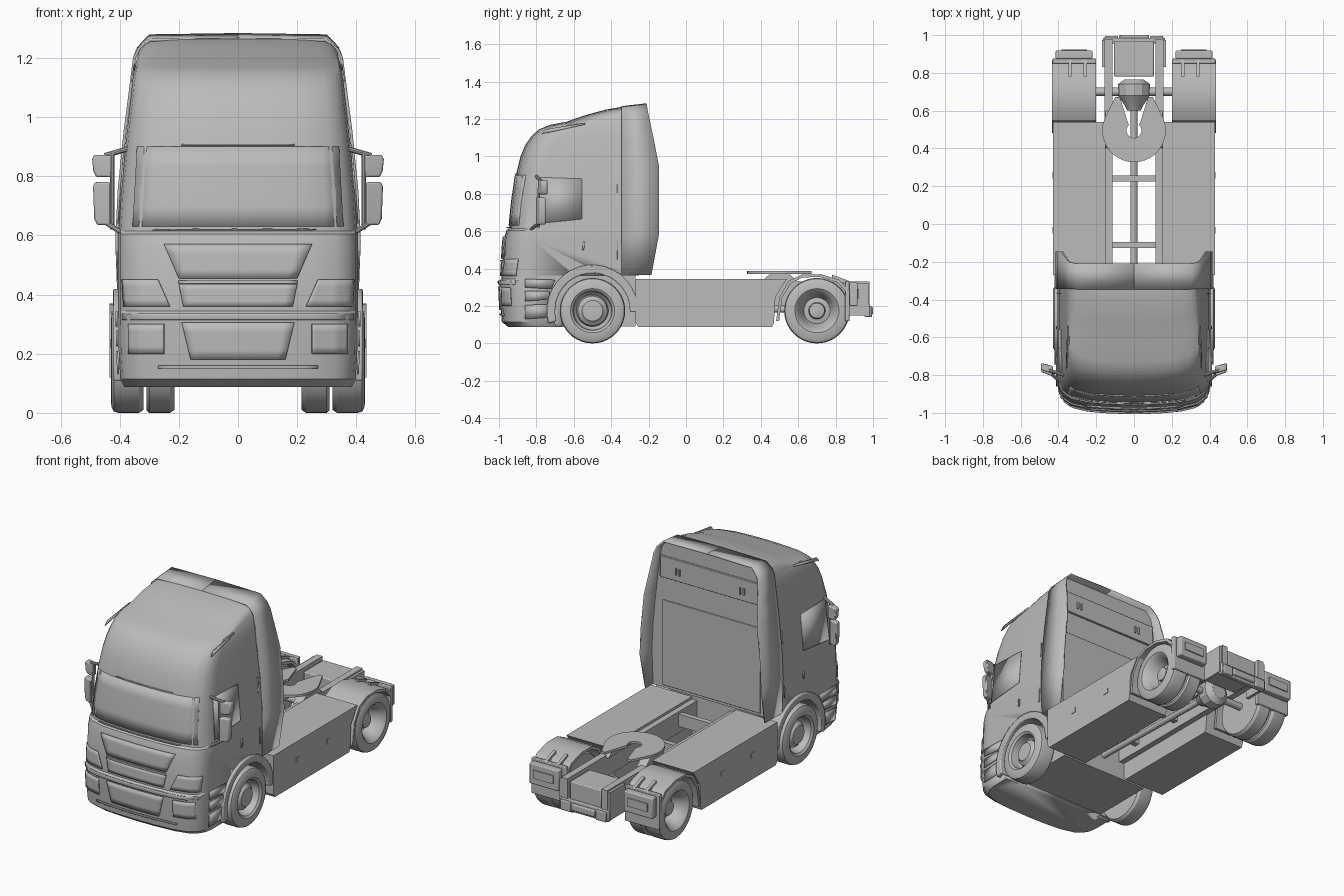
import bpy, bmesh, math
from mathutils import Vector

if "Cube" in bpy.data.objects:
    bpy.data.objects.remove(bpy.data.objects["Cube"])

grey = bpy.data.materials.new("plain grey")
grey.use_nodes = True
GREY = (0.5, 0.5, 0.5, 1)
grey.diffuse_color = GREY
grey.node_tree.nodes["Principled BSDF"].inputs["Base Color"].default_value = GREY


def make(name, verts, faces, mirror=False, bevel=0, solid=0, angle=28):
    """Mesh in world coordinates, optionally mirrored in x."""
    me = bpy.data.meshes.new(name)
    me.from_pydata(verts, [], faces)
    bm = bmesh.new()
    bm.from_mesh(me)
    bmesh.ops.remove_doubles(bm, verts=bm.verts, dist=1e-5)
    bmesh.ops.recalc_face_normals(bm, faces=bm.faces)
    bm.to_mesh(me)
    bm.free()
    me.materials.append(grey)
    ob = bpy.data.objects.new(name, me)
    bpy.context.collection.objects.link(ob)
    if solid:
        m = ob.modifiers.new("thickness", 'SOLIDIFY')
        m.thickness, m.offset = solid, 0
    if bevel:
        m = ob.modifiers.new("bevel", 'BEVEL')
        m.width, m.segments = bevel, 2
    if mirror:
        ob.modifiers.new("mirror", 'MIRROR').use_mirror_merge = False
    bpy.ops.object.select_all(action='DESELECT')
    bpy.context.view_layer.objects.active = ob
    ob.select_set(True)
    bpy.ops.object.shade_smooth_by_angle(angle=math.radians(angle))
    return ob


def loft(name, rings, closed=True, caps=True, **kw):
    n = len(rings[0])
    faces = []
    for i in range(len(rings) - 1):
        for j in range(n if closed else n - 1):
            k = (j + 1) % n
            faces.append((i*n + j, i*n + k, (i+1)*n + k, (i+1)*n + j))
    if caps:
        faces += [tuple(range(n)), tuple(range((len(rings)-1)*n, len(rings)*n))]
    return make(name, [v for r in rings for v in r], faces, **kw)


def prism(name, yz, x0, x1, **kw):
    return loft(name, [[(x, y, z) for y, z in yz] for x in (x0, x1)], **kw)


def box(name, x0, x1, y0, y1, z0, z1, **kw):
    return prism(name, [(y0, z0), (y1, z0), (y1, z1), (y0, z1)], x0, x1, **kw)


def lathe(name, prof, y, z, n=40, **kw):
    """Spin a (radius, x) profile about an axis along x."""
    rings = [[(x, y + r*math.cos(2*math.pi*i/n), z + r*math.sin(2*math.pi*i/n))
              for i in range(n)] for r, x in prof]
    return loft(name, rings, **kw)


def tube(name, a, b, r, n=10, **kw):
    a, b = Vector(a), Vector(b)
    q = (b - a).to_track_quat('Z', 'Y')
    ring = [q @ Vector((r*math.cos(2*math.pi*i/n), r*math.sin(2*math.pi*i/n), 0)) for i in range(n)]
    return loft(name, [[p + v for v in ring] for p in (a, b)], **kw)


def interp(table, t):
    for (a, *u), (b, *v) in zip(table, table[1:]):
        if t <= b:
            f = max(0, (t - a)/(b - a))
            return [p + (q - p)*f for p, q in zip(u, v)]
    return table[-1][1:]


# Cab shell: height, front y, half width
CAB = [(.088, -.95, .385), (.115, -.985, .398), (.2, -.992, .403), (.335, -.998, .405), (.345, -.986, .405),
       (.362, -.986, .405), (.363, -.986, .405), (.56, -.975, .405), (.605, -.96, .405), (.615, -.945, .404),
       (.75, -.932, .396), (.9, -.91, .381), (1.0, -.885, .37), (1.06, -.86, .363), (1.11, -.825, .358),
       (1.145, -.785, .353), (1.168, -.73, .349), (1.185, -.64, .345), (1.22, -.54, .336),
       (1.25, -.43, .318), (1.267, -.33, .295)]
NOSE = [(0, 0), (.3, .003), (.6, .012), (.82, .034), (.92, .062), (.98, .1), (1, .15)]
BACK = -.25
rings = []
for z, yf, w in CAB:
    back = -.66 if z < .3625 else BACK
    half = [(t*w, min(yf + d, back - .01), z) for t, d in NOSE] + [(w, back, z)]
    rings.append(half + [(-x, y, z) for x, y, z in reversed(half[1:])])
cab = loft("cab_shell", rings)
cutter = lathe("arch_cutter", [(.212, .3), (.212, .6)], -.5, .175, mirror=True)
cutter.hide_render = True
cutter.hide_viewport = True
m = cab.modifiers.new("wheel_arches", 'BOOLEAN')
m.object, m.solver = cutter, 'EXACT'
box("cab_floor", -.3, .3, -.7, -.27, .09, .37)


# Panels that follow the curved nose
def nose_panel(name, z0, z1, x0, x1, out=.004, mirror=False, x2=None, x3=None):
    x2, x3 = (x0 if x2 is None else x2), (x1 if x3 is None else x3)
    rows = []
    for i in range(5):
        f = i/4
        z, a, b = z0 + (z1 - z0)*f, x0 + (x2 - x0)*f, x1 + (x3 - x1)*f
        yf, w = interp(CAB, z)
        xs = [a + (b - a)*j/12 for j in range(13)]
        rows.append([(x, yf + interp(NOSE, abs(x)/w)[0] - out, z) for x in xs])
    return loft(name, rows, closed=False, caps=False, solid=.008, mirror=mirror)


nose_panel("upper_grille_panel", .455, .57, -.2, .2, x2=-.25, x3=.25)
nose_panel("middle_grille_panel", .36, .435, -.185, .185, x2=-.2, x3=.2)
nose_panel("grille_lip", .437, .447, -.2, .2, .009)
nose_panel("bumper_band", .315, .336, -.39, .39, .005)
nose_panel("lower_grille_panel", .18, .305, -.16, .16, x2=-.19, x3=.19)
nose_panel("bumper_lip", .15, .16, -.27, .27)
nose_panel("headlamp", .36, .45, .23, .385, mirror=True, x2=.27, x3=.39)
nose_panel("fog_lamp", .2, .3, .25, .37, mirror=True)
nose_panel("windscreen", .63, .9, -.355, .355, .001, x2=-.34, x3=.34)
nose_panel("visor_line", .903, .908, -.19, .19, .003)
for i, (x0, x1) in enumerate([(-.29, -.03), (-.04, .25)]):
    nose_panel(f"wiper_{i + 1}", .617, .622, x0, x1, .01, x2=x0 + .02, x3=x1 + .02)


# Side plates laid on the cab flank
def flank(name, yz, out=.002):
    pts = [(interp(CAB, z)[1] + out, y, z) for y, z in yz]
    return make(name, pts, [tuple(range(len(pts)))], mirror=True, solid=.006)


flank("side_window", [(-.8, .64), (-.555, .665), (-.555, .88), (-.79, .888)])
flank("upper_side_panel", [(-.77, 1.12), (-.54, 1.17), (-.54, 1.178), (-.75, 1.145)])
flank("door_handle", [(-.555, .5), (-.545, .5), (-.54, .545), (-.55, .545)], .005)
flank("door_rear_seam", [(-.37, .45), (-.365, .45), (-.365, .85), (-.37, .85)])
flank("upper_step", [(-.86, .225), (-.73, .235), (-.73, .28), (-.86, .28)], .006)
flank("lower_step", [(-.86, .13), (-.72, .14), (-.73, .21), (-.86, .205)], .006)
flank("corner_trim", [(-.86, .3), (-.72, .29), (-.7, .34), (-.86, .345)], .006)


# Wheel arch trim
def arc(r, a0, a1, n=18):
    return [(-.5 + r*math.cos(math.radians(a0 + (a1-a0)*i/n)),
             .175 + r*math.sin(math.radians(a0 + (a1-a0)*i/n))) for i in range(n + 1)]


prism("front_arch_trim", arc(.245, -2, 196) + arc(.2, 196, -2), .31, .422, mirror=True, bevel=.006)

# Side and roof wind deflector: half width, height, rear y
hood = [(.402, .365, -.185), (.41, .58, -.145), (.402, .75, -.145), (.382, .95, -.145), (.365, 1.08, -.17),
        (.35, 1.2, -.195), (.336, 1.235, -.203), (.298, 1.275, -.21), (0, 1.279, -.21)]
front = [(x, -.345, z - max(0, z - 1.2)*.2) for x, z, y in hood]
rear = [(x, y, z) for x, z, y in hood]
loft("wind_deflector", [front, rear], closed=False, caps=False, mirror=True, solid=.01)

# Rear wall panels and brackets
box("rear_wall_lower_panel", -.33, .33, BACK, BACK + .008, .38, .9, bevel=.003)
box("rear_wall_upper_panel", -.34, .34, BACK, BACK + .015, 1.04, 1.17, bevel=.003)
for i, x in enumerate((.2, .225)):
    box(f"rear_bracket_{i + 1}", x, x + .008, BACK, BACK + .025, 1.08, 1.12, mirror=True)

# Mirrors
for name, x0, x1, z0, z1, dy in [("main_mirror", .432, .49, .635, .78, 0), ("wide_mirror", .428, .493, .797, .872, .012)]:
    rg = [[(x0, -.805+dy, z), (x1 - i, -.785+dy, z), (x1 - i, -.75+dy, z), (x0, -.765+dy, z)]
          for z, i in ((z0, .014), (z0 + .02, .004), (z1 - .015, 0), (z1, .006))]
    loft(name, rg, mirror=True, bevel=.006)
tube("mirror_top_arm", (.37, -.8, .893), (.45, -.775, .87), .009, mirror=True)
tube("mirror_bottom_arm", (.395, -.83, .61), (.45, -.785, .645), .008, mirror=True)
tube("mirror_post", (.425, -.79, .62), (.425, -.785, .88), .007, mirror=True)

# Wheels
TYRE = [(.105, .42), (.118, .43), (.155, .428), (.17, .42), (.175, .405), (.175, .335), (.165, .32), (.02, .32)]
lathe("front_wheel", [(.02, .412), (.055, .41), (.068, .395), (.078, .39), (.085, .36), (.098, .375)] + TYRE,
      -.5, .175, mirror=True)
lathe("rear_outer_wheel", [(.02, .385), (.04, .38), (.045, .35), (.07, .345), (.088, .39)] + TYRE, .7, .175, mirror=True)
lathe("rear_inner_wheel", [(.02, .31), (.165, .31), (.175, .3), (.175, .23), (.165, .215), (.02, .215)],
      .7, .175, mirror=True)

# Side skirt boxes
prism("side_skirt", [(-.27, .11), (-.255, .088), (.46, .088), (.47, .11), (.478, .25), (.54, .345), (-.27, .345)],
      .15, .428, mirror=True)
for i, y in enumerate((-.05, .24)):
    box(f"skirt_latch_{i + 1}", .42, .432, y, y + .035, .22, .25, mirror=True)

# Rear mudguards with lamps
out = [(.482, .12), (.5, .25), (.55, .335), (.62, .368), (.72, .37), (.82, .34), (.865, .29)]
inn = [(.85, .28), (.81, .325), (.715, .355), (.625, .353), (.562, .322), (.514, .245), (.498, .12)]
prism("rear_mudguard", out + inn, .2, .434, mirror=True)
box("rear_flap", .2, .432, .85, .875, .12, .335, mirror=True, bevel=.004)
box("tail_lamp", .22, .415, .875, .918, .2, .325, mirror=True, bevel=.006)
box("number_lamp", .25, .385, .915, .925, .24, .29, mirror=True)
for i, x in enumerate((.25, .33)):
    prism(f"mudguard_strap_{i + 1}", [(.78, .35), (.87, .31), (.87, .335), (.78, .368)], x, x + .018, mirror=True)

# Chassis frame
box("frame_rail", .115, .155, -.5, .98, .2, .33, mirror=True)
for i, y in enumerate((-.11, .24)):
    box(f"cross_member_{i + 1}", -.13, .13, y - .016, y + .016, .24, .315)
box("rear_cross_box", -.105, .105, .78, .97, .19, .315, bevel=.006)
box("rear_side_plate", .15, .17, .83, .975, .15, .32, mirror=True)
box("rear_bumper_bar", -.165, .165, .955, .985, .14, .21, bevel=.005)
box("rear_bumper_pad", .085, .155, .97, .995, .14, .2, mirror=True, bevel=.005)
box("tow_coupling", -.08, .08, .97, 1.0, .155, .195, bevel=.006)

# Axles and driveline
tube("rear_axle", (-.25, .7, .175), (.25, .7, .175), .022, n=16)
tube("front_axle", (-.35, -.5, .175), (.35, -.5, .175), .022, n=16)
tube("drive_shaft", (0, -.3, .2), (0, .64, .18), .018, n=12)
diff = [(.6, .035), (.63, .05), (.68, .085), (.74, .085), (.765, .05)]
loft("differential", [[(r*math.cos(math.pi*i/6), y, .18 + r*math.sin(math.pi*i/6)) for i in range(12)]
                      for y, r in diff])

# Fifth wheel coupling with a rear slot
half = [(.168*math.sin(math.radians(a)), .495 - .168*math.cos(math.radians(a))) for a in range(0, 111, 10)]
half += [(.13, .61), (.1, .672), (.075, .672), (.03, .53)]
hole = [(.04*math.sin(math.radians(a)), .495 - .04*math.cos(math.radians(a))) for a in range(140, -1, -20)]
prof = half + hole
loft("coupling_plate", [[(x, y, z) for x, y in prof] for z in (.372, .386)], mirror=True)
prism("coupling_bracket", [(.39, .32), (.61, .32), (.55, .373), (.45, .373)], .095, .15, mirror=True)
